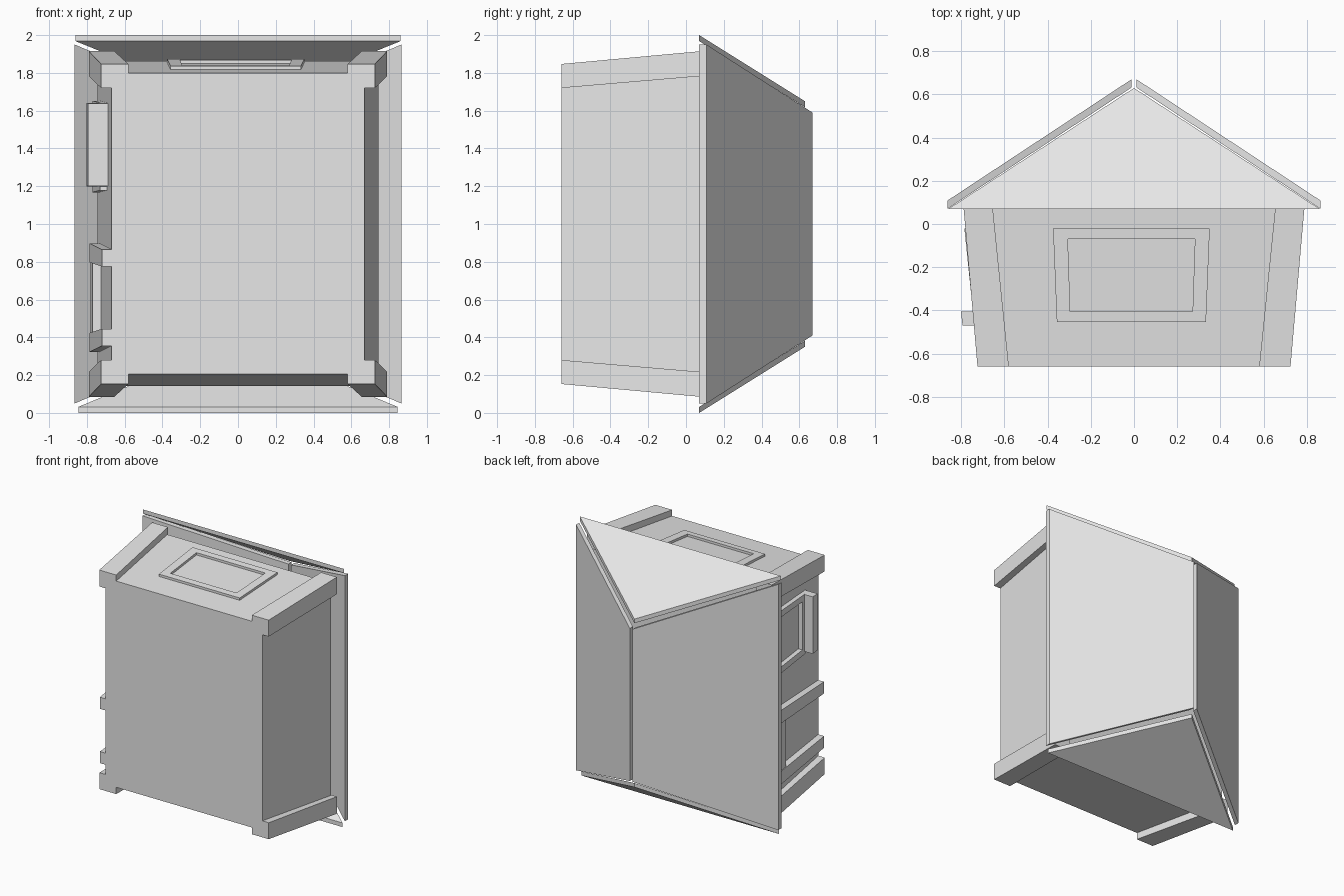
import bpy, bmesh
from mathutils import Vector

cube = bpy.data.objects.get("Cube")
if cube:
    bpy.data.objects.remove(cube, do_unlink=True)

grey = bpy.data.materials.new("plain_grey")
grey.use_nodes = True
grey.diffuse_color = (0.8, 0.8, 0.8, 1)
grey.node_tree.nodes["Principled BSDF"].inputs["Base Color"].default_value = (0.8, 0.8, 0.8, 1)

FLOOR, EAVE = -0.66, 0.07   # the house lies on its side: its up is +y
MID = 1.0                   # mirror height


def prism(name, base, top):
    """Solid between two matching polygons."""
    bm = bmesh.new()
    a = [bm.verts.new(p) for p in base]
    b = [bm.verts.new(p) for p in top]
    bm.faces.new(a)
    bm.faces.new(b)
    n = len(a)
    for i in range(n):
        j = (i + 1) % n
        bm.faces.new((a[i], a[j], b[j], b[i]))
    bmesh.ops.recalc_face_normals(bm, faces=bm.faces[:])
    mesh = bpy.data.meshes.new(name)
    bm.to_mesh(mesh)
    bm.free()
    mesh.materials.append(grey)
    obj = bpy.data.objects.new(name, mesh)
    bpy.context.collection.objects.link(obj)


def slab(name, points, offset):
    prism(name, points, [Vector(p) + Vector(offset) for p in points])


def rect(x0, x1, z0, z1, y):
    return [(x0, y, z0), (x1, y, z0), (x1, y, z1), (x0, y, z1)]


def end_wall(u, y, h):
    return (u, y, 1.80 + 0.085 * (y - FLOOR) + h)


def side_wall(u, y, h):
    return (-(0.67 + 0.103 * (y - FLOOR) + h), y, u)


def bar(name, wall, centre, u0, u1, y0, y1, h, taper=0.12):
    """Trim piece on a sloping wall, widening toward the eaves."""
    def ring(y):
        k = 1 + taper * (y - FLOOR)
        return [wall(centre + u * k, y, d)
                for u, d in ((u0, -0.02), (u1, -0.02), (u1, h), (u0, h))]
    prism(name, ring(y0), ring(y1))


def frame(name, wall, centre, half, hole, y0, y1, rail, h):
    bar(name + "_lower_rail", wall, centre, -half, half, y0, y0 + rail, h)
    bar(name + "_upper_rail", wall, centre, -half, half, y1 - rail, y1, h)
    for s, side in ((-1, "a"), (1, "b")):
        bar(name + "_stile_" + side, wall, centre, s * hole, s * half,
            y0 + rail, y1 - rail, h)


# Flared house body
prism("house_body", rect(-0.67, 0.67, 0.205, 1.80, FLOOR),
      rect(-0.745, 0.745, 0.143, 1.862, EAVE))

# Corner posts
for s, side in ((1, "left"), (-1, "right")):
    for t, end in ((1, "upper"), (-1, "lower")):
        prism(f"corner_post_{side}_{end}",
              rect(s * 0.58, s * 0.725, MID + t * 0.72, MID + t * 0.847, FLOOR),
              rect(s * 0.655, s * 0.79, MID + t * 0.783, MID + t * 0.915, EAVE + 0.01))

# Hipped roof: two long slopes, two triangular ends
for s, side in ((1, "left"), (-1, "right")):
    slab("roof_slope_" + side,
         [(s * 0.865, 0.108, 0.05), (s * 0.865, 0.108, 1.95),
          (s * 0.012, 0.67, 1.59), (s * 0.012, 0.67, 0.41)], (0, -0.038, 0))
for t, end, w in ((1, "upper", 0.86), (-1, "lower", 0.845)):
    slab("roof_hip_" + end,
         [(-w, EAVE, MID + t), (w, EAVE, MID + t), (0, 0.63, MID + t * 0.65)],
         (0, 0, -t * 0.032))

# Framed window on the end wall
frame("end_window", end_wall, -0.012, 0.337, 0.275, -0.455, -0.02, 0.05, 0.018)

# Framed window with a deep sill on the side wall
frame("side_window", side_wall, 1.41, 0.225, 0.18, -0.42, -0.03, 0.045, 0.035)
bar("side_window_sill", side_wall, 1.42, -0.215, 0.215, -0.47, -0.405, 0.105, 0.1)

# Door jambs and lintel
for s, side in ((-1, "a"), (1, "b")):
    bar("door_jamb_" + side, side_wall, 0.61, s * 0.165, s * 0.255, FLOOR, -0.02, 0.05, 0.2)
bar("door_lintel", side_wall, 0.61, -0.165, 0.165, -0.12, -0.02, 0.045, 0.2)
